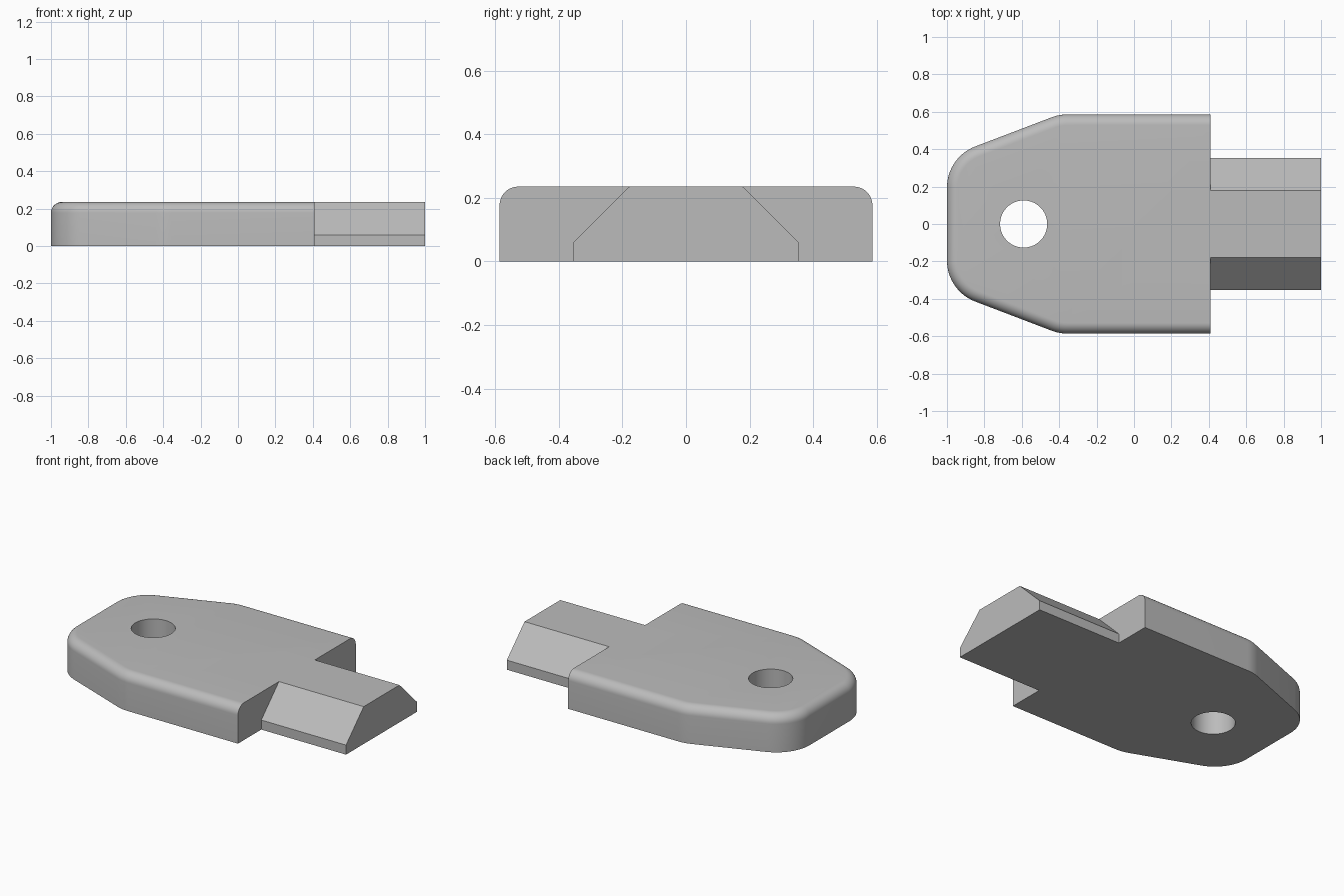
import bpy
import bmesh
from math import sin, cos, pi, atan2

cube = bpy.data.objects.get("Cube")
if cube:
    bpy.data.objects.remove(cube, do_unlink=True)

HEIGHT, HALF_WIDTH, SHOULDER_X = 0.235, 0.586, 0.41
CORNER, FILLET = 0.235, 0.058

grey = bpy.data.materials.new("plain grey")
grey.use_nodes = True
grey.diffuse_color = (0.5, 0.5, 0.5, 1)
grey.node_tree.nodes["Principled BSDF"].inputs["Base Color"].default_value = (0.5, 0.5, 0.5, 1)


def loft(name, rings):
    """Closed solid through a list of rings with equal point counts."""
    bm = bmesh.new()
    loops = [[bm.verts.new(p) for p in ring] for ring in rings]
    for a, b in zip(loops, loops[1:]):
        for i in range(len(a)):
            j = (i + 1) % len(a)
            bm.faces.new((a[i], a[j], b[j], b[i]))
    bm.faces.new(loops[0])
    bm.faces.new(loops[-1])
    bmesh.ops.recalc_face_normals(bm, faces=bm.faces)
    mesh = bpy.data.meshes.new(name)
    bm.to_mesh(mesh)
    bm.free()
    mesh.materials.append(grey)
    obj = bpy.data.objects.new(name, mesh)
    bpy.context.collection.objects.link(obj)
    return obj


def arc(cx, cy, r, start, end, steps):
    return [(cx + r * cos(start + (end - start) * i / steps),
             cy + r * sin(start + (end - start) * i / steps)) for i in range(steps + 1)]


def outline(inset, z):
    """Tapered plate outline; the shoulder end stays square."""
    r = CORNER - inset
    nose, bend = (CORNER - 1, 0.195), (-0.356, HALF_WIDTH - CORNER)
    tilt = pi / 2 + atan2(bend[1] - nose[1], bend[0] - nose[0])
    half = [(SHOULDER_X, HALF_WIDTH - inset)]
    half += arc(*bend, r, pi / 2, tilt, 6) + arc(*nose, r, tilt, pi, 16)
    return [(x, y, z) for x, y in half + [(x, -y) for x, y in reversed(half)]]


def combine(target, tool, operation):
    mod = target.modifiers.new(operation.lower(), 'BOOLEAN')
    mod.operation, mod.object, mod.solver = operation, tool, 'EXACT'
    bpy.context.view_layer.objects.active = target
    bpy.ops.object.modifier_apply(modifier=mod.name)
    bpy.data.objects.remove(tool, do_unlink=True)


# Plate with a rounded upper rim
rim = [(FILLET * (1 - cos(a)), HEIGHT - FILLET + FILLET * sin(a))
       for a in [pi / 2 * i / 10 for i in range(11)]]
plate = loft("plate_with_tongue", [outline(0, 0)] + [outline(d, z) for d, z in rim])

# Chamfered tongue, fused into the plate
half = [(0.354, 0), (0.354, 0.06), (0.178, HEIGHT)]
section = half + [(-y, z) for y, z in reversed(half)]
tongue = loft("tongue", [[(x, y, z) for y, z in section] for x in (0.2, 1)])
combine(plate, tongue, 'UNION')

# Round through hole
hole = loft("hole_cutter", [[(x, y, z) for x, y in arc(-0.59, 0, 0.126, 0, 2 * pi, 64)[:-1]]
                            for z in (-0.1, HEIGHT + 0.1)])
hole.hide_render = True
combine(plate, hole, 'DIFFERENCE')

# Smooth curves, crisp edges
bpy.ops.object.select_all(action='DESELECT')
plate.select_set(True)
bpy.context.view_layer.objects.active = plate
bpy.ops.object.shade_smooth_by_angle(angle=pi / 6)
